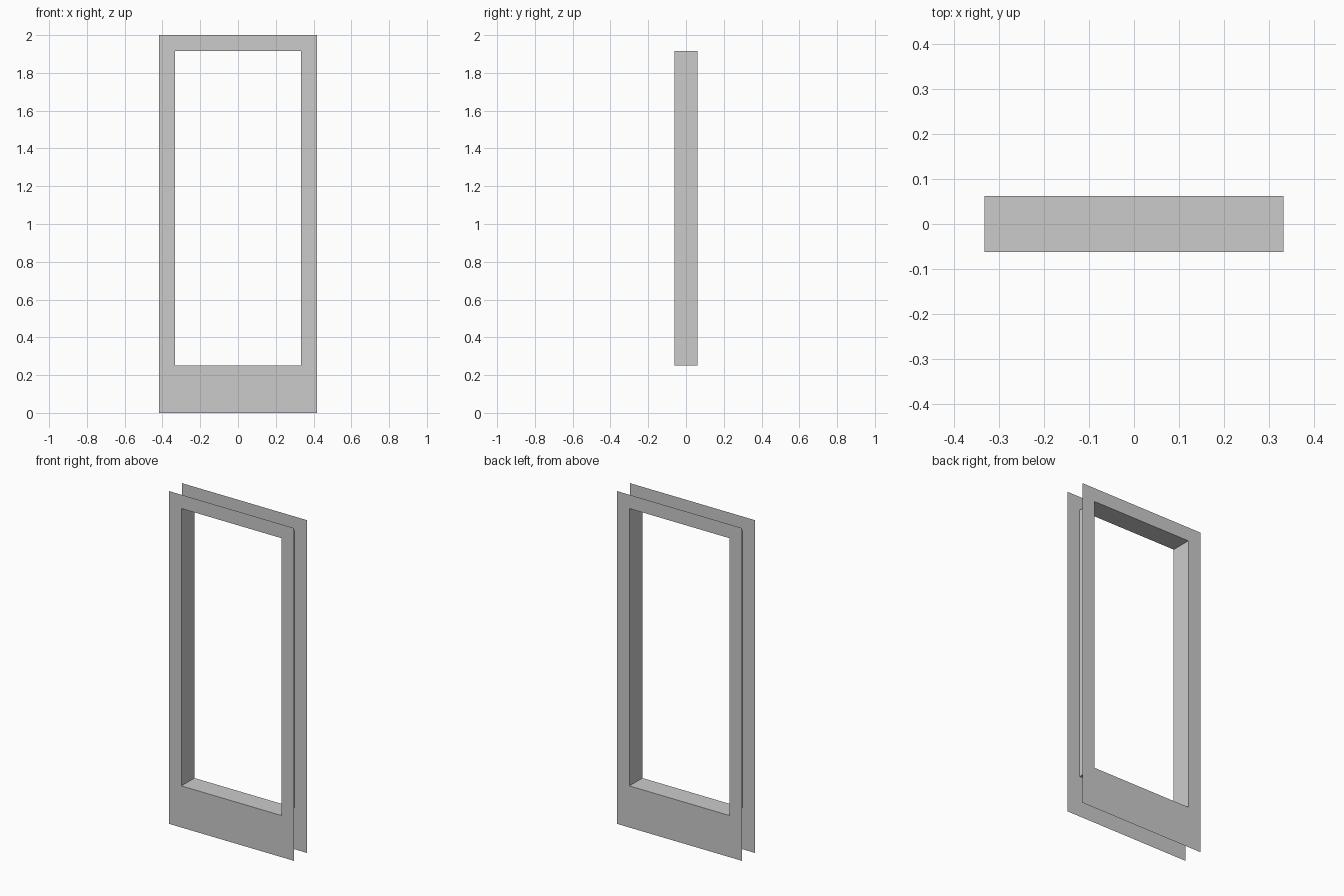
import bpy

if "Cube" in bpy.data.objects:
    bpy.data.objects.remove(bpy.data.objects["Cube"])

W, H = 0.417, 2.0                 # outer half width, height
IW, Z0, Z1 = 0.333, 0.25, 1.917   # opening half width, sill, head
D = 0.062                         # half depth

OUTER = [(-W, 0), (W, 0), (W, H), (-W, H)]
INNER = [(-IW, Z0), (IW, Z0), (IW, Z1), (-IW, Z1)]


def bridge(name, loop_a, y_a, loop_b, y_b, flip=False):
    """Open sheet of quads joining two four-cornered loops."""
    verts = [(x, y_a, z) for x, z in loop_a] + [(x, y_b, z) for x, z in loop_b]
    faces = [(i, (i + 1) % 4, (i + 1) % 4 + 4, i + 4) for i in range(4)]
    if flip:
        faces = [f[::-1] for f in faces]
    mesh = bpy.data.meshes.new(name)
    mesh.from_pydata(verts, [], faces)
    obj = bpy.data.objects.new(name, mesh)
    bpy.context.collection.objects.link(obj)


# Flat front and back surrounds, open at their outer edges
bridge("front_surround", OUTER, -D, INNER, -D)
bridge("back_surround", OUTER, D, INNER, D, flip=True)

# Lining of the opening, facing inward
bridge("opening_lining", INNER, -D, INNER, D)
